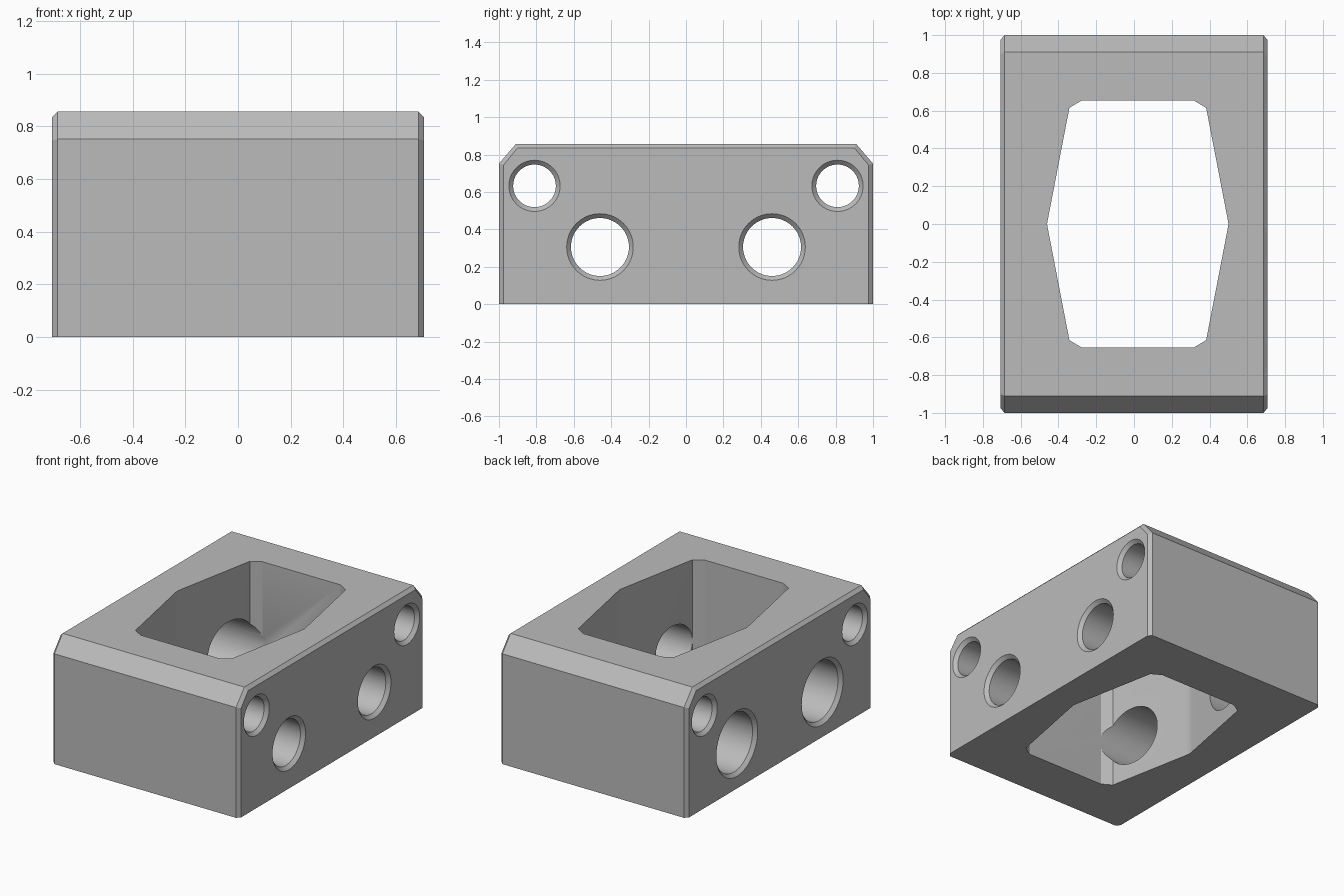
import bpy, bmesh, math

cube = bpy.data.objects.get("Cube")
if cube:
    bpy.data.objects.remove(cube)

grey = bpy.data.materials.new("plain grey")
grey.use_nodes = True
colour = (0.5, 0.5, 0.5, 1)
grey.diffuse_color = colour
grey.node_tree.nodes["Principled BSDF"].inputs["Base Color"].default_value = colour


def loft(name, rings):
    """Closed solid through a list of equal-length point rings."""
    bm = bmesh.new()
    loops = [[bm.verts.new(p) for p in ring] for ring in rings]
    for a, b in zip(loops, loops[1:]):
        for i in range(len(a)):
            j = (i + 1) % len(a)
            bm.faces.new((a[i], a[j], b[j], b[i]))
    bm.faces.new(loops[0])
    bm.faces.new(loops[-1])
    bmesh.ops.recalc_face_normals(bm, faces=bm.faces)
    mesh = bpy.data.meshes.new(name)
    bm.to_mesh(mesh)
    bm.free()
    mesh.materials.append(grey)
    obj = bpy.data.objects.new(name, mesh)
    bpy.context.collection.objects.link(obj)
    return obj


def bore(name, y, z, stations, segments=64):
    """Round cutter along x from (x, radius) stations."""
    angles = [2 * math.pi * i / segments for i in range(segments)]
    return loft(name, [[(x, y + r * math.cos(a), z + r * math.sin(a)) for a in angles]
                       for x, r in stations])


# Block: side profile with sloped shoulders, bevelled towards each side face
HALF_X, BEVEL = 0.707, 0.022


def side_profile(x, end, shoulder_y, shoulder_z, top):
    half = [(end, 0), (end, shoulder_z), (shoulder_y, top)]
    return [(x, y, z) for y, z in half] + [(x, -y, z) for y, z in reversed(half)]


inner = (0.975, 0.901, 0.745, 0.835)
outer = (1.0, 0.91, 0.752, 0.857)
block = loft("block", [side_profile(-HALF_X, *inner),
                       side_profile(BEVEL - HALF_X, *outer),
                       side_profile(HALF_X - BEVEL, *outer),
                       side_profile(HALF_X, *inner)])

# Central opening: long six-sided shape with clipped corners and blunt tips
CENTRE_X = 0.02
quarter = [(0.48, 0), (0.475, 0.03), (0.362, 0.615), (0.295, 0.655)]
upper = quarter + [(-x, y) for x, y in reversed(quarter)]
outline = upper + [(x, -y) for x, y in reversed(upper[1:-1])]
cutters = [loft("opening_cutter", [[(x + CENTRE_X, y, z) for x, y in outline]
                                   for z in (-0.1, 1.0)])]

# Countersunk holes, mirrored front to back
SINK, OVER = 0.023, 0.03


def mouth(side, radius):
    return [(side * (HALF_X + OVER), radius + SINK + OVER),
            (side * (HALF_X - SINK), radius)]


for s in (-1, 1):
    cutters.append(bore("upper_hole_cutter", s * 0.81, 0.633,
                        mouth(-1, 0.114) + mouth(1, 0.114)[::-1]))
    cutters.append(bore("right_lower_hole_cutter", s * 0.46, 0.306,
                        mouth(1, 0.155) + [(0.25, 0.155)]))
    cutters.append(bore("left_lower_hole_cutter", s * 0.46, 0.306,
                        mouth(-1, 0.2) + [(-0.25, 0.2)]))

bpy.context.view_layer.objects.active = block
for cutter in cutters:
    mod = block.modifiers.new("cut", "BOOLEAN")
    mod.operation, mod.solver, mod.object = "DIFFERENCE", "EXACT", cutter
    bpy.ops.object.modifier_apply(modifier=mod.name)
for cutter in cutters:
    bpy.data.objects.remove(cutter)

# Smooth bores, crisp edges
bpy.ops.object.select_all(action="DESELECT")
block.select_set(True)
bpy.ops.object.shade_smooth_by_angle(angle=math.radians(25))
